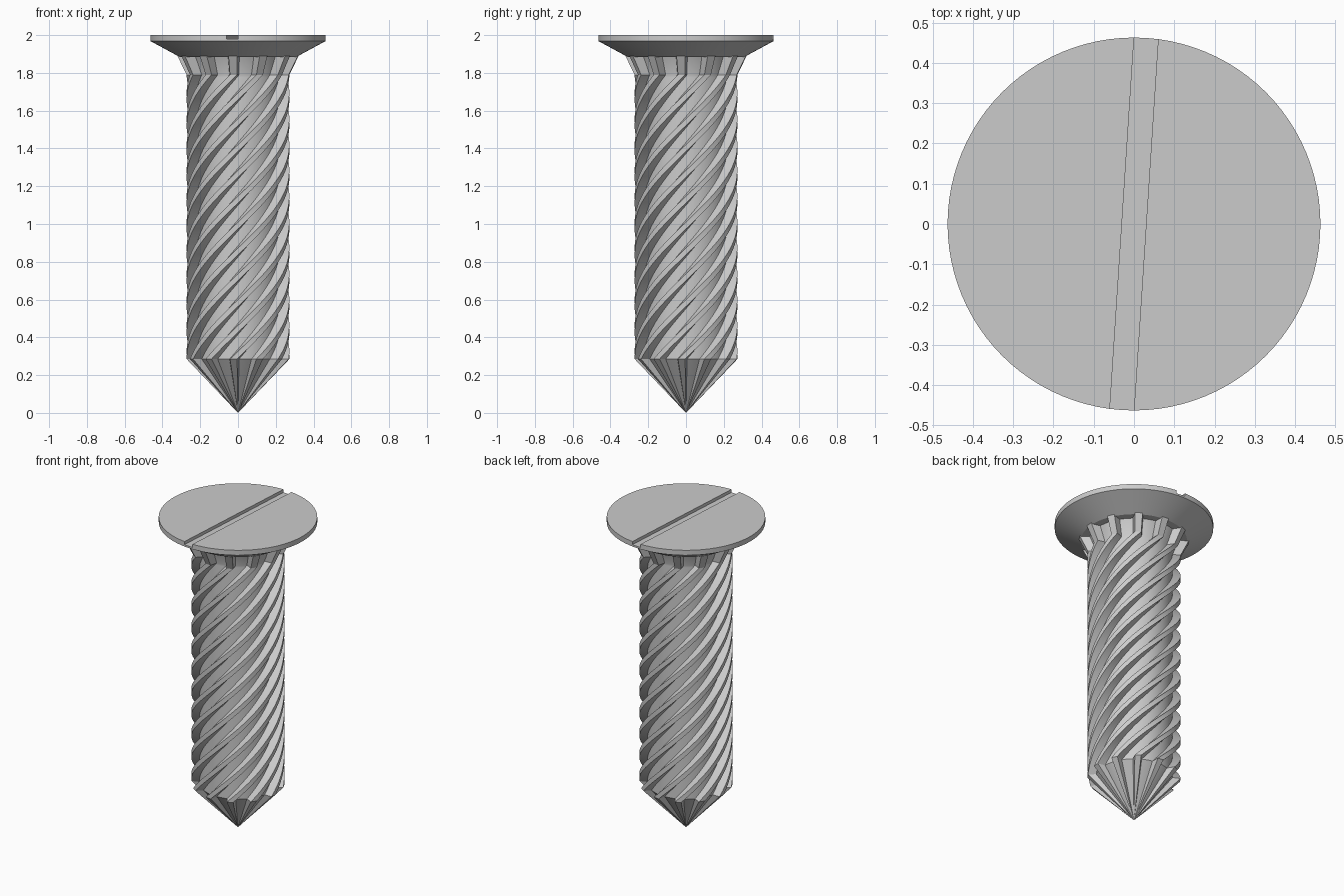
import bpy, bmesh
from math import sin, cos, pi, radians
from mathutils import Vector, Matrix

cube = bpy.data.objects.get("Cube")
if cube:
    bpy.data.objects.remove(cube, do_unlink=True)

# Material
steel = bpy.data.materials.new("light_grey_metal")
steel.use_nodes = True
GREY = (0.6, 0.6, 0.6, 1)
steel.diffuse_color = GREY
steel.node_tree.nodes["Principled BSDF"].inputs["Base Color"].default_value = GREY

RIBS = 12
CORE_R, RIB_R = 0.225, 0.272
STEP = 2 * pi / RIBS


def finish(name, bm, smooth=True):
    bmesh.ops.recalc_face_normals(bm, faces=bm.faces[:])
    mesh = bpy.data.meshes.new(name)
    bm.to_mesh(mesh)
    bm.free()
    mesh.materials.append(steel)
    obj = bpy.data.objects.new(name, mesh)
    bpy.context.collection.objects.link(obj)
    if smooth:
        bpy.ops.object.select_all(action='DESELECT')
        obj.select_set(True)
        bpy.context.view_layer.objects.active = obj
        bpy.ops.object.shade_smooth_by_angle(angle=radians(25))
    return obj


def bridge(bm, low, high):
    n = len(low)
    for i in range(n):
        j = (i + 1) % n
        bm.faces.new((low[i], low[j], high[j], high[i]))


def rib_profile():
    """Round core with narrow tapered ribs."""
    pts = []
    base, crest = radians(6.5), radians(4)
    for k in range(RIBS):
        a = k * STEP + radians(-95)
        pts += [(CORE_R, a - base), (RIB_R, a - crest), (RIB_R, a + crest)]
        gap = STEP - 2 * base
        pts += [(CORE_R, a + base + gap * i / 5) for i in range(5)]
    return pts


PROFILE = rib_profile()


def ring(bm, z, turn=0, scale=1):
    return [bm.verts.new((r * scale * cos(a + turn), r * scale * sin(a + turn), z))
            for r, a in PROFILE]


# Ribbed shaft: cone tip, twisted body, flared collar
TIP_Z, NECK_Z, COLLAR_Z = 0.285, 1.79, 1.89
TWIST, LAYERS = radians(330), 110
bm = bmesh.new()
tip = bm.verts.new((0, 0, 0))
rings = [ring(bm, TIP_Z + (NECK_Z - TIP_Z) * i / LAYERS, TWIST * i / LAYERS)
         for i in range(LAYERS + 1)]
rings.append(ring(bm, COLLAR_Z, TWIST, 1.18))
for i, v in enumerate(rings[0]):
    bm.faces.new((tip, rings[0][(i + 1) % len(PROFILE)], v))
for low, high in zip(rings, rings[1:]):
    bridge(bm, low, high)
bm.faces.new(rings[-1])
finish("ribbed_shaft", bm)

# Countersunk head
SIDES = 96
bm = bmesh.new()
loops = []
for r, z in ((0.31, 1.885), (0.463, 1.968), (0.463, 2.0)):
    loops.append([bm.verts.new((r * cos(2 * pi * i / SIDES), r * sin(2 * pi * i / SIDES), z))
                  for i in range(SIDES)])
for low, high in zip(loops, loops[1:]):
    bridge(bm, low, high)
bm.faces.new(loops[0])
bm.faces.new(loops[-1])
head = finish("countersunk_head", bm, smooth=False)

# Driver slot cut across the head
bm = bmesh.new()
bmesh.ops.create_cube(bm, size=1, matrix=Matrix.Translation((0, 0, 2.0))
                      @ Matrix.Rotation(radians(-3.73), 4, 'Z')
                      @ Matrix.Diagonal((0.06, 1.2, 0.04, 1)))
cutter = finish("slot_cutter", bm, smooth=False)
cutter.hide_render = True
cut = head.modifiers.new("slot", 'BOOLEAN')
cut.operation = 'DIFFERENCE'
cut.solver = 'EXACT'
cut.object = cutter
bpy.ops.object.select_all(action='DESELECT')
head.select_set(True)
bpy.context.view_layer.objects.active = head
bpy.ops.object.modifier_apply(modifier="slot")
bpy.data.objects.remove(cutter, do_unlink=True)
bpy.ops.object.shade_smooth_by_angle(angle=radians(25))
